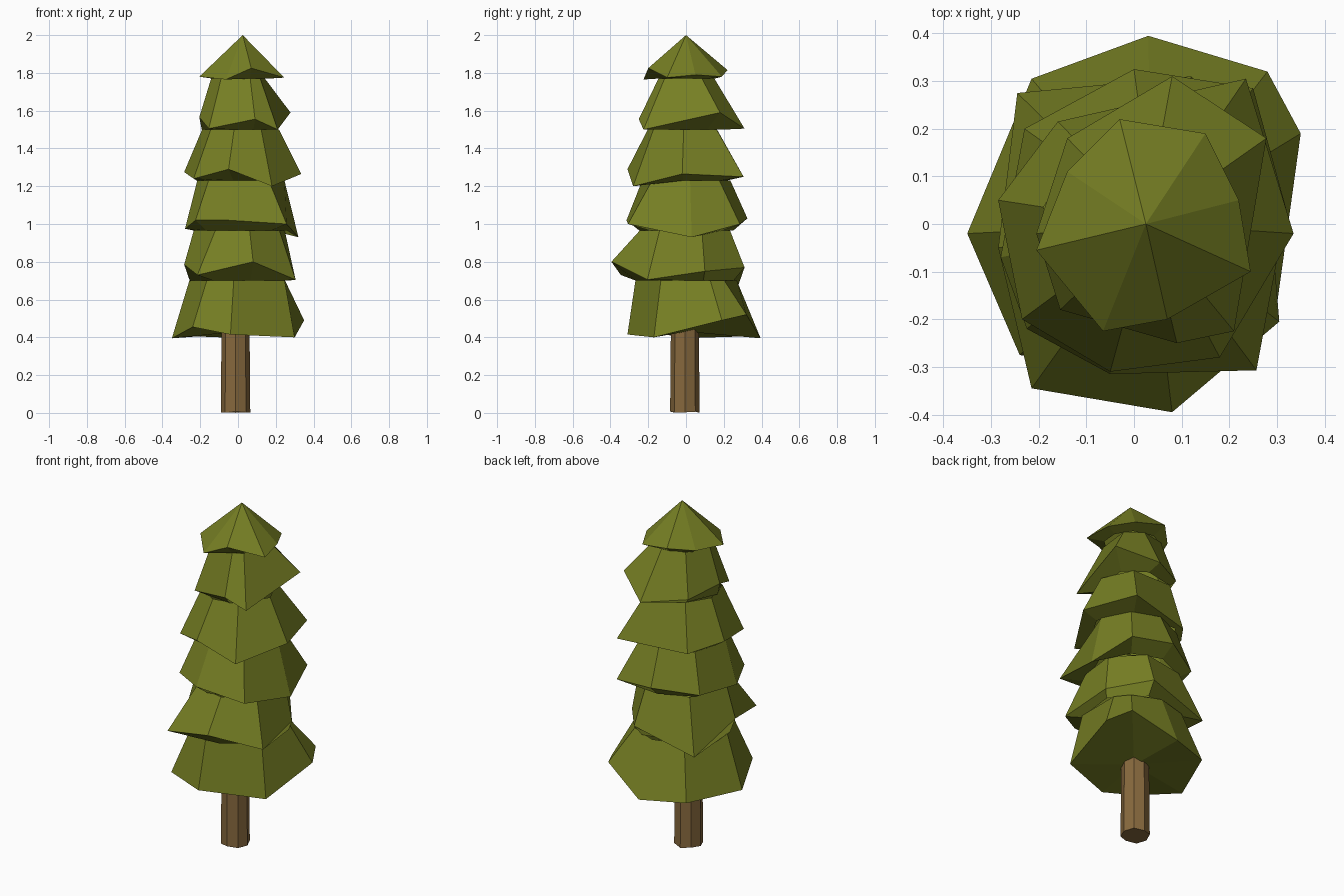
import bpy, bmesh, math

if "Cube" in bpy.data.objects:
    bpy.data.objects.remove(bpy.data.objects["Cube"])


def material(name, rgb):
    m = bpy.data.materials.new(name)
    m.diffuse_color = (*rgb, 1)
    m.use_nodes = True
    m.node_tree.nodes["Principled BSDF"].inputs["Base Color"].default_value = m.diffuse_color
    return m


needles = material("olive green", (0.18, 0.21, 0.017))
bark = material("bark brown", (0.24, 0.14, 0.047))


def finish(name, bm, mat):
    bmesh.ops.recalc_face_normals(bm, faces=bm.faces)
    me = bpy.data.meshes.new(name)
    bm.to_mesh(me)
    bm.free()
    me.materials.append(mat)
    ob = bpy.data.objects.new(name, me)
    bpy.context.collection.objects.link(ob)


def ring(bm, rim, r, z):
    """Round ring at height z, its corners at the angles of the rim corners."""
    angles = [math.atan2(y, x) for x, y, _ in rim]
    return [bm.verts.new((0.012 + r * math.cos(a), r * math.sin(a), z)) for a in angles]


def tier(name, rim, top_z, top_r, neck_z, neck_r):
    """Faceted skirt: neck ring (or closed bottom), jagged rim, top ring (or apex)."""
    bm = bmesh.new()
    low = [bm.verts.new(p) for p in rim]
    n = len(low)
    neck = ring(bm, rim, neck_r, neck_z) if neck_r else [bm.verts.new((0, 0, neck_z))] * n
    high = ring(bm, rim, top_r, top_z) if top_r else [bm.verts.new((0.025, 0, top_z))] * n
    for i in range(n):
        j = (i + 1) % n
        for inner in (neck, high):
            corners = [low[i], low[j], inner[j]]
            if inner[i] is not inner[j]:
                corners.append(inner[i])
            bm.faces.new(corners)
    finish(name, bm, needles)


# Rims of the foliage tiers, bottom to top (counter-clockwise)
rims = [
    [(.30, -.17, .40), (.35, .19, .49), (.28, .32, .52), (.03, .395, .395), (-.215, .305, .405),
     (-.35, -.02, .395), (-.24, -.275, .455), (-.04, -.31, .415)],
    [(.305, -.205, .705), (.28, .10, .75), (.12, .31, .77), (-.245, .275, .67),
     (-.285, -.05, .785), (-.215, -.345, .73), (.08, -.395, .80)],
    [(.257, -.307, 1.0), (.32, .03, .93), (.25, .285, 1.0), (0, .325, 1.03),
     (-.23, .20, 1.0), (-.28, -.07, .975), (-.225, -.22, 1.02), (-.05, -.315, 1.02)],
    [(.18, -.28, 1.20), (.335, -.02, 1.265), (.235, .305, 1.25), (-.16, .215, 1.23),
     (-.285, .05, 1.275), (-.235, -.20, 1.24), (-.05, -.31, 1.29)],
    [(.21, -.225, 1.50), (.278, .18, 1.59), (.08, .31, 1.505), (-.14, .18, 1.53),
     (-.205, -.02, 1.565), (-.155, -.18, 1.505), (.09, -.25, 1.555)],
    [(.245, -.10, 1.775), (.22, .05, 1.79), (.15, .19, 1.78), (-.03, .22, 1.815),
     (-.14, .11, 1.79), (-.205, -.055, 1.78), (-.065, -.225, 1.765), (.07, -.20, 1.825)],
]
# Height and radius of each joint between tiers
joints = [(.43, 0), (.70, .27), (.965, .25), (1.23, .235), (1.50, .205), (1.77, .155), (2.0, 0)]
for k, rim in enumerate(rims):
    tier(f"foliage_tier_{k + 1}", rim, *joints[k + 1], *joints[k])

# Trunk
bm = bmesh.new()
bmesh.ops.create_cone(bm, cap_ends=True, segments=8, radius1=0.078, radius2=0.074, depth=0.46)
bmesh.ops.translate(bm, verts=bm.verts, vec=(-0.013, -0.006, 0.235))
for v in bm.verts:
    if v.co.z < 0.1:
        v.co.z = 0.004 + 0.004 * math.sin(3 * math.atan2(v.co.y, v.co.x))
finish("trunk", bm, bark)
